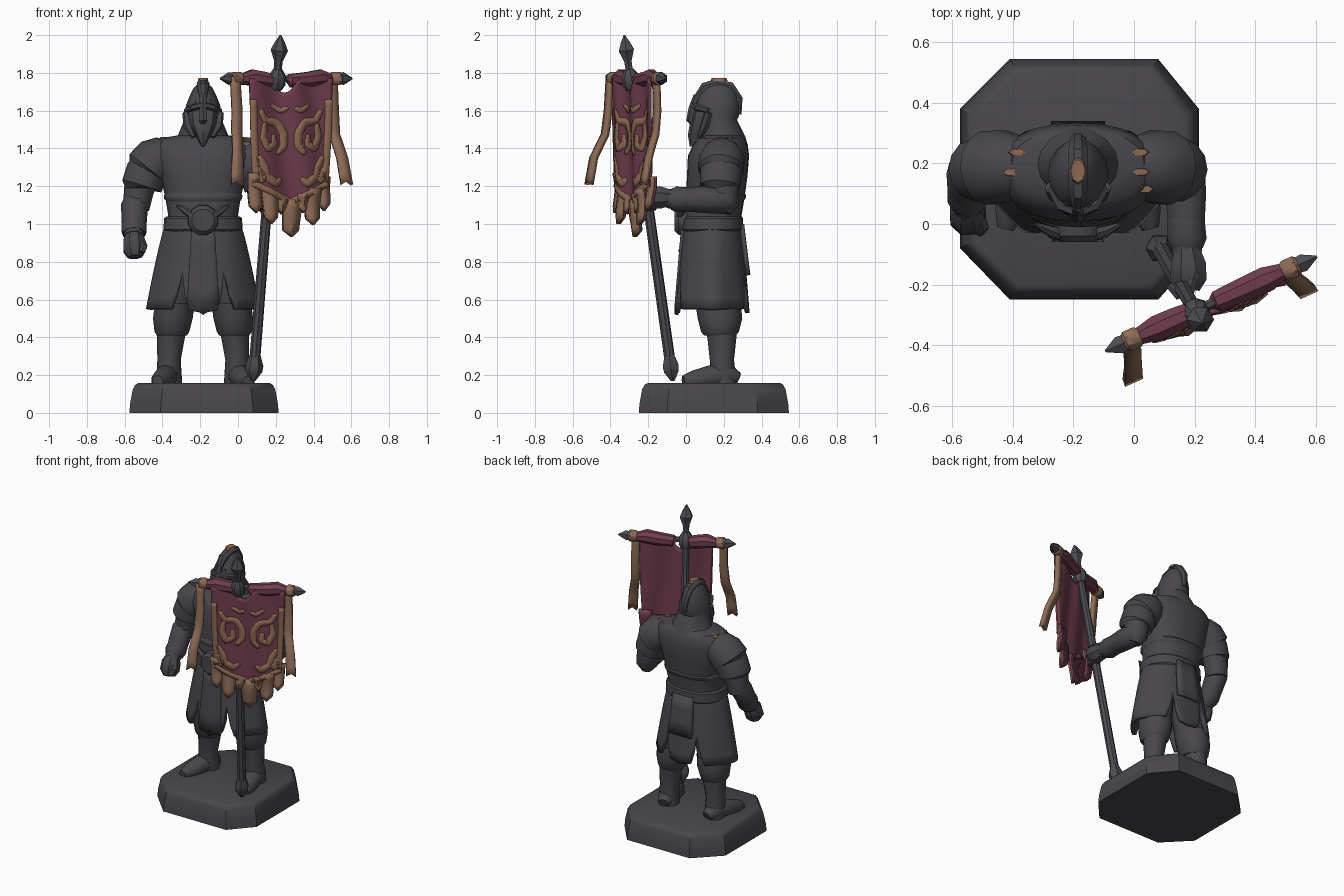
import bpy, bmesh, math
from mathutils import Vector as V


def mat(name, c):
    m = bpy.data.materials.new(name)
    m.diffuse_color = (*c, 1)
    return m


GREY = mat("dark grey", (0.066, 0.062, 0.073))
STEEL = mat("steel grey", (0.072, 0.073, 0.085))
RED = mat("wine red", (0.16, 0.045, 0.075))
TAN = mat("tan cloth", (0.27, 0.15, 0.095))
GOLD = mat("dull gold", (0.27, 0.14, 0.085))
CX = -0.185   # middle plane of the figure


def finish(name, bm, m, angle=38):
    bmesh.ops.remove_doubles(bm, verts=bm.verts, dist=1e-5)
    me = bpy.data.meshes.new(name)
    me.materials.append(m)
    bm.to_mesh(me)
    bm.free()
    ob = bpy.data.objects.new(name, me)
    bpy.context.collection.objects.link(ob)
    bpy.ops.object.select_all(action='DESELECT')
    ob.select_set(True)
    bpy.context.view_layer.objects.active = ob
    bpy.ops.object.shade_smooth_by_angle(angle=math.radians(angle))
    return ob


def skin(name, rings, m, angle=38):
    bm = bmesh.new()
    rows = [[bm.verts.new(p) for p in r] for r in rings]
    n = len(rows[0])
    for a, b in zip(rows, rows[1:]):
        for i in range(n):
            bm.faces.new((a[i], a[(i + 1) % n], b[(i + 1) % n], b[i]))
    bm.faces.new(rows[0][::-1])
    bm.faces.new(rows[-1])
    bmesh.ops.recalc_face_normals(bm, faces=bm.faces)
    return finish(name, bm, m, angle)


def loft(name, rings, n=16, m=GREY, p=1.0):
    """Stack of horizontal ovals: z, cx, cy, rx, ry; p < 1 makes them squarer."""
    def sp(v):
        return math.copysign(abs(v) ** p, v) if abs(v) > 1e-6 else 0
    ts = [2 * math.pi * i / n for i in range(n)]
    return skin(name, [[V((cx + rx * sp(math.cos(t)), cy + ry * sp(math.sin(t)), z))
                        for t in ts] for z, cx, cy, rx, ry in rings], m)


def tube(name, pts, n=10, m=GREY):
    """Round tube through x, y, z, radius points."""
    ps = [V(q[:3]) for q in pts]
    rings, q, prev = [], None, None
    for i, c in enumerate(ps):
        t = (ps[min(i + 1, len(ps) - 1)] - ps[max(i - 1, 0)]).normalized()
        q = t.to_track_quat('Z', 'Y') if q is None else prev.rotation_difference(t) @ q
        prev, r = t, pts[i][3]
        rings.append([c + q @ V((r * math.cos(a), r * math.sin(a), 0))
                      for a in [2 * math.pi * (k + .5) / n for k in range(n)]])
    return skin(name, rings, m)


def sheet(name, f, na, nb, thick, m):
    """Cloth f(across, down) with its front face on the given surface."""
    bm = bmesh.new()
    g = [[bm.verts.new(f(i / na, j / nb)) for i in range(na + 1)] for j in range(nb + 1)]
    for j in range(nb):
        for i in range(na):
            bm.faces.new((g[j + 1][i], g[j + 1][i + 1], g[j][i + 1], g[j][i]))
    ob = finish(name, bm, m)
    s = ob.modifiers.new("thickness", 'SOLIDIFY')
    s.thickness, s.offset = thick, -1
    return ob


def lerp_path(pts, t):
    k = min(int(t * (len(pts) - 1)), len(pts) - 2)
    return V(pts[k]).lerp(V(pts[k + 1]), t * (len(pts) - 1) - k)


# plinth with cut corners
oct_ = [(-.575, -.08), (-.41, -.25), (.08, -.25), (.215, -.1),
        (.215, .38), (.08, .545), (-.41, .545), (-.575, .38)]
skin("plinth", [[V((-.18 + (x + .18) * s, .148 + (y - .148) * s, z)) for x, y in oct_]
                for z, s in ((0, 1), (.05, .99), (.125, .955), (.15, .92), (.158, .88))], GREY, 35)

# legs, knee cuffs and boots
for side, label in ((-1, "right"), (1, "left")):
    def X(d, s=side):
        return CX + s * d
    loft(label + "_leg", [(.15, X(.18), .2, .07, .07), (.28, X(.18), .19, .062, .064),
                          (.4, X(.17), .19, .074, .077), (.6, X(.14), .17, .1, .11),
                          (.85, X(.11), .15, .1, .12)], 12)
    loft(label + "_knee_cuff", [(.41, X(.165), .18, .08, .085), (.43, X(.165), .18, .092, .1),
                                (.5, X(.16), .18, .105, .118), (.58, X(.15), .17, .105, .12)], 12)
    tube(label + "_foot", [(X(.17), .275, .18, .035), (X(.18), .23, .2, .06),
                           (X(.2), .13, .19, .062), (X(.225), .04, .172, .052),
                           (X(.24), -.015, .168, .03)], 10)

# skirt with slits
def skirt(a, b):
    th = 2 * math.pi * a - math.pi / 2
    d = abs((math.degrees(th) + 90 + 180) % 360 - 180)
    d = min(d, 180 - d)
    zb = .55 + .2 * max(0, 1 - abs(d - 25) / 8) - .02 * max(0, 1 - d / 20)
    z = 1.01 + (zb - 1.01) * b
    t = max(0, (1.01 - z) / .46) ** .8
    w = 1 + .025 * t * math.cos(6 * th)
    return V((CX + (.195 + .1 * t) * w * math.cos(th),
              .14 + (.15 + .05 * t) * w * math.sin(th), z))
sheet("skirt", skirt, 72, 8, .025, GREY)
sheet("front_flap", lambda a, b: V((CX + (a - .5) * (.12 + .05 * b), -.025 - .035 * b,
                                    1.0 - b * (.42 + .06 * (1 - abs(2 * a - 1))))), 6, 4, .02, GREY)
sheet("back_flap", lambda a, b: V((CX - (a - .5) * (.15 + .03 * b), .308 + .033 * b, 1.0 - .27 * b)),
      4, 3, .025, GREY)

# torso, belt and buckle
loft("torso", [(.97, CX, .14, .19, .15), (1.05, CX, .145, .185, .15), (1.14, CX, .155, .2, .155),
               (1.25, CX, .165, .225, .16), (1.36, CX, .172, .26, .162), (1.42, CX, .182, .25, .145),
               (1.455, CX, .19, .22, .12), (1.475, CX, .2, .1, .09)], 24, p=.85)
loft("breast_edge", [(1.12, CX, .15, .195, .153), (1.135, CX, .152, .207, .163),
                     (1.15, CX, .155, .208, .164), (1.165, CX, .155, .2, .155)], 24, p=.85)
loft("belt", [(.96, CX, .14, .2, .155), (.97, CX, .14, .21, .163),
              (1.03, CX, .142, .206, .161), (1.04, CX, .142, .195, .152)], 24, p=.9)
tube("buckle", [(CX, .02, 1.02, .085), (CX, -.04, 1.02, .08), (CX, -.06, 1.02, .06),
                (CX, -.06, 1.02, .045), (CX, -.045, 1.02, .04)], 12)
for s in (-1, 1):
    tube("buckle_horn", [(CX + s * .05, -.035, 1.04, .022), (CX + s * .1, -.02, 1.075, .018),
                         (CX + s * .14, 0, 1.1, .006)], 6)

# shoulders
for s, label in ((-1, "right"), (1, "left")):
    tube(label + "_shoulder_plate", [(CX + s * .14, .19, 1.40, .06), (CX + s * .2, .19, 1.365, .105),
         (CX + s * .25, .19, 1.34, .122), (CX + s * .295, .185, 1.29, .124), (CX + s * .3, .185, 1.28, .1)], 14)
    tube(label + "_lower_plate", [(CX + s * .25, .185, 1.34, .1), (CX + s * .3, .185, 1.27, .112),
         (CX + s * .325, .18, 1.2, .108), (CX + s * .325, .18, 1.19, .085)], 14)

# lowered arm and fist
tube("right_upper_arm", [(-.47, .19, 1.33, .09), (-.525, .19, 1.18, .08), (-.54, .18, 1.08, .07)])
tube("right_forearm", [(-.54, .2, 1.16, .05), (-.548, .17, 1.1, .072), (-.55, .11, 1.0, .066),
                       (-.55, .07, .95, .055), (-.55, .05, .93, .05)])
tube("right_cuff", [(-.55, .12, 1.01, .066), (-.55, .09, .97, .07), (-.55, .07, .945, .06)])
tube("right_fist", [(-.55, .06, .945, .045), (-.55, .04, .91, .062), (-.548, .02, .86, .064),
                    (-.545, .01, .825, .04)], 8)
tube("right_thumb", [(-.51, .03, .91, .02), (-.5, -.01, .88, .022), (-.51, -.03, .85, .014)], 6)

# raised arm and gripping hand
tube("left_upper_arm", [(.1, .19, 1.33, .09), (.15, .2, 1.18, .08), (.158, .21, 1.1, .07),
                        (.165, .2, 1.06, .04)])
tube("left_forearm", [(.16, .26, 1.12, .04), (.162, .22, 1.125, .073), (.17, .1, 1.13, .072),
                      (.175, -.03, 1.13, .06), (.175, -.1, 1.135, .05)])
tube("left_cuff", [(.172, .02, 1.13, .064), (.175, -.05, 1.13, .068), (.175, -.08, 1.13, .055)])
tube("left_hand", [(.175, -.08, 1.14, .045), (.18, -.13, 1.14, .062), (.18, -.18, 1.14, .065),
                   (.175, -.215, 1.14, .045)], 8)
for k in range(4):
    z = 1.09 + .032 * k
    tube("finger", [(.2, -.16, z, .018), (.185, -.22, z, .019), (.145, -.235, z, .018), (.115, -.2, z, .014)], 6)

# head: hood, helmet, mask, crest
loft("helmet", [(1.42, CX, .2, .155, .125), (1.46, CX, .2, .137, .115), (1.55, CX, .17, .1, .1),
                (1.57, CX, .165, .1, .115), (1.63, CX, .165, .09, .118), (1.68, CX, .17, .07, .103),
                (1.72, CX, .175, .05, .08), (1.745, CX, .175, .025, .04)], 16)
loft("beard_mask", [(1.41, CX, .035, .008, .015), (1.47, CX, .06, .04, .05), (1.53, CX, .08, .07, .06),
                    (1.59, CX, .095, .078, .06), (1.66, CX, .1, .052, .045)], 8)
for s in (-1, 1):
    tube("brow", [(CX + s * .09, .12, 1.6, .014), (CX + s * .055, .06, 1.615, .018), (CX, .038, 1.63, .017)], 6)
    tube("cheek_guard", [(CX + s * .09, .12, 1.59, .02), (CX + s * .08, .1, 1.52, .025),
                         (CX + s * .05, .07, 1.46, .012)], 6)
tube("nose_guard", [(CX, .06, 1.68, .02), (CX, .035, 1.61, .022), (CX, .025, 1.55, .024), (CX, .04, 1.52, .01)], 6)
tube("crest", [(CX, .06, 1.67, .02), (CX, .1, 1.72, .032), (CX, .16, 1.735, .036),
               (CX, .23, 1.72, .036), (CX, .275, 1.66, .028), (CX, .28, 1.58, .015)], 8)
loft("crest_cap", [(1.758, CX, .175, .028, .045), (1.774, CX, .175, .024, .038)], 8, GOLD)

# worn studs laid on the shoulder plates
bpy.context.view_layer.update()
tops = [o for o in bpy.data.objects if "shoulder_plate" in o.name or o.name == "torso"]
for x, y in ((-.385, .237), (-.405, .17), (.02, .237), (.022, .172), (.035, .115)):
    z = max(h[1].z for h in (o.ray_cast(V((x, y, 3)), V((0, 0, -1))) for o in tops) if h[0])
    loft("stud", [(z - .012, x, y, .032, .015), (z + .005, x, y, .027, .012)], 6, GOLD)

# banner pole with spear head and foot spike
def pole(z, r):
    t = (z - .17) / 1.83
    return (.08 + .145 * t, -.07 - .257 * t, z, r)
tube("pole", [pole(.25, .029), pole(1.2, .027), pole(1.8, .023)], 8, STEEL)
tube("foot_spike", [pole(.17, .012), pole(.22, .045), pole(.25, .048), pole(.31, .028)], 6, STEEL)
tube("spear_socket", [pole(1.71, .03), pole(1.74, .048), pole(1.79, .044), pole(1.82, .024)], 8, STEEL)
tube("spear_head", [pole(1.8, .022), pole(1.86, .022), pole(1.92, .046), pole(1.96, .028), pole(2.0, .004)], 6, STEEL)

# crossbar, tips, wraps and cloth rolls
N = V((.408, -.913, 0))
def ban(s, d, z):
    return V((.255 + s, -.264 + .447 * s, z)) + N * d
def bar(name, pts, m, n=8):
    tube(name, [(*ban(s, 0, z), r) for s, z, r in pts], n, m)
bar("crossbar", [(-.3, 1.77, .018), (.3, 1.77, .018)], STEEL)
for s, label in ((-1, "right"), (1, "left")):
    bar(label + "_bar_tip", [(s * .285, 1.77, .03), (s * .305, 1.77, .034), (s * .35, 1.77, .004)], STEEL, 6)
    bar(label + "_wrap", [(s * .235, 1.77, .03), (s * .245, 1.77, .038), (s * .28, 1.77, .038), (s * .29, 1.77, .028)], TAN)
bar("right_cloth_roll", [(-.24, 1.765, .03), (-.18, 1.775, .046), (-.12, 1.765, .044), (-.08, 1.758, .04), (-.07, 1.75, .025)], RED)
bar("left_cloth_roll", [(.24, 1.765, .03), (.18, 1.775, .046), (.12, 1.765, .044), (.02, 1.758, .038), (.01, 1.75, .025)], RED)

# banner cloth
def wave(s, z):
    return .03 + .012 * math.sin(s * 30 + z * 4) + .02 * (1.76 - z)
def cloth(a, b):
    s = .01 + (a - .5) * (.44 - .04 * b)
    top = 1.77 - .075 * max(0, 1 - ((s + .02) / .07) ** 2)
    z = top + (1.2 - .1 * (1 - abs(2 * a - 1)) - top) * b
    return ban(s, wave(s, z), z)
sheet("banner", cloth, 28, 24, .018, RED)

# tattered fringe: tan in front, red behind
for s, w, zt, zb in ((-.172, .085, 1.27, 1.06), (-.1, .09, 1.2, 1.0), (-.04, .07, 1.16, 1.05),
                     (.02, .105, 1.13, .93), (.075, .07, 1.16, 1.06), (.125, .09, 1.19, .995), (.19, .08, 1.25, 1.07)):
    def strip(a, b, d=0):
        return ban(s + (a - .5) * w * (1 - .2 * b),
                   wave(s, zt) + .008 * math.sin(b * 4 + s * 20) + .006 - .014 * abs(2 * a - 1) - d,
                   zt + (zb - zt) * b + .035 * b * abs(2 * a - 1))
    sheet("fringe_front", strip, 2, 5, .012, TAN)
    sheet("fringe_back", lambda a, b: strip(a, b, .012), 2, 5, .014, RED)

# gold border and scroll ornament: thin plates mirrored about the middle
strokes = [(.042, [(.165, 1.605), (.135, 1.545), (.07, 1.54), (.035, 1.48), (.034, 1.41), (.07, 1.37)]),
           (.04, [(.14, 1.54), (.15, 1.46), (.125, 1.4), (.085, 1.42), (.09, 1.475)]),
           (.045, [(.175, 1.36), (.145, 1.3), (.135, 1.25), (.08, 1.215), (.05, 1.24)]),
           (.028, [(.1, 1.63), (.05, 1.6), (.015, 1.615)]),
           (.05, [(.19, 1.3), (.16, 1.25), (.17, 1.22)]),
           (.034, [(.2, 1.66), (.198, 1.5), (.192, 1.35), (.185, 1.22)]),
           (.032, [(.2, 1.215), (.15, 1.19), (.1, 1.167), (.05, 1.142), (-.005, 1.116)])]
for width, pts in strokes:
    straight = width in (.034, .032)
    for k in (-1, 1):
        def ribbon(a, b):
            t = (lerp_path(pts, min(1, b + .08)) - lerp_path(pts, max(0, b - .08))).normalized()
            p = lerp_path(pts, b)
            w = (a - .5) * width * (1 if straight else 1 - .5 * abs(2 * b - 1) ** 3)
            s, z = .01 + k * (p.x - t.y * w), p.y + t.x * w
            return ban(s, wave(s, z) + .004, z)
        def facing(a, b):   # keep the front side forward on both halves
            return ribbon(a if k > 0 else 1 - a, b)
        sheet("border" if straight else "scroll", facing, 2, 16, .006, GOLD)

# hanging straps
for label, path in (("right", [(-.01, -.415, 1.78), (0, -.425, 1.6), (-.002, -.44, 1.48), (.0, -.5, 1.36), (0, -.525, 1.22)]),
                    ("left", [(.505, -.17, 1.78), (.51, -.165, 1.6), (.515, -.175, 1.48), (.555, -.21, 1.36), (.58, -.235, 1.22)])):
    sheet(label + "_strap", lambda a, b: lerp_path(path, b) + V((.913, .408, 0)) * (a - .5) * (.05 + .015 * b)
          + V((0, 0, -.02 * b * abs(2 * a - 1) + .01 * b)), 2, 12, .026, TAN)
